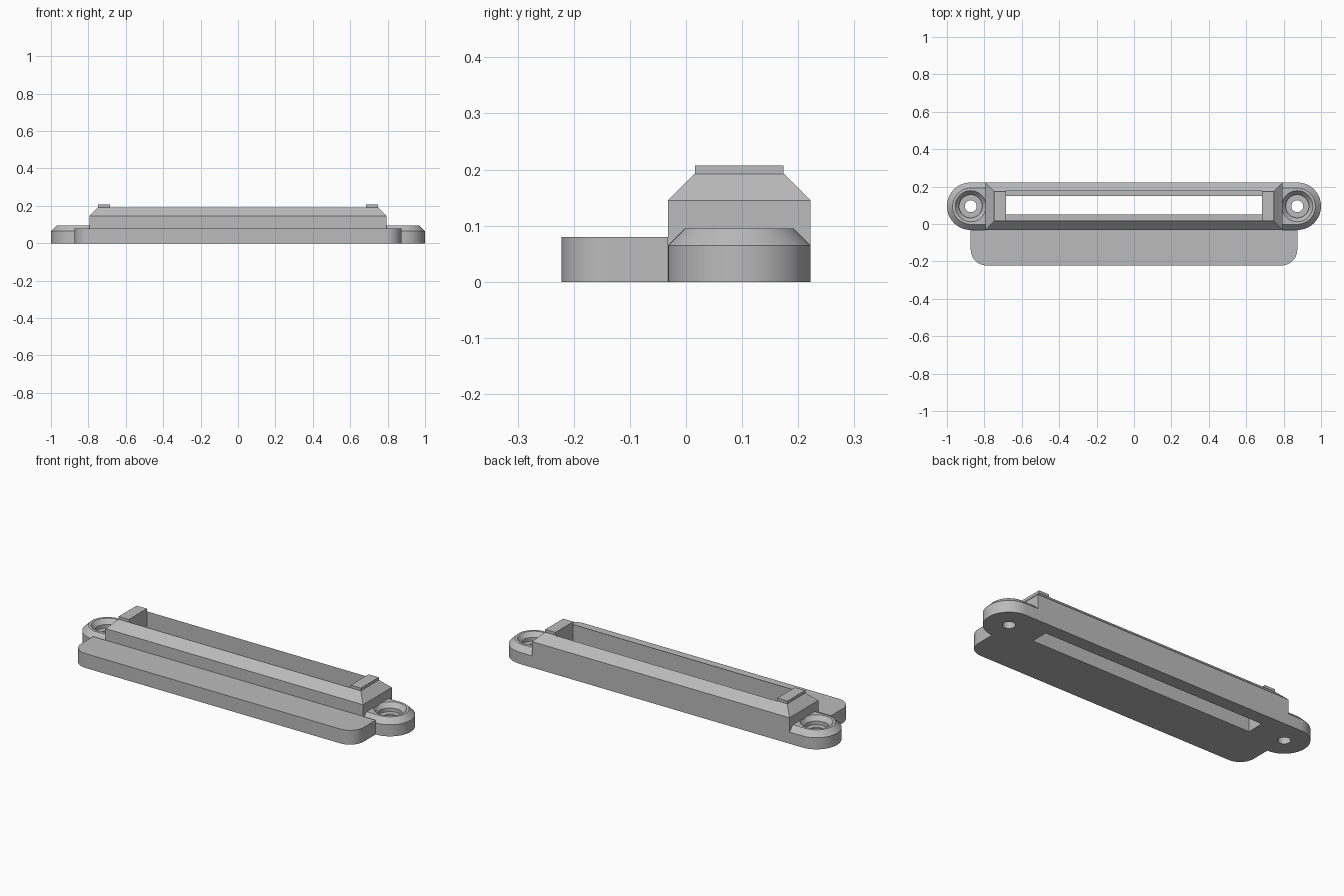
import bpy, bmesh
from math import sin, cos, pi, radians

old = bpy.data.objects.get("Cube")
if old:
    bpy.data.objects.remove(old, do_unlink=True)

grey = bpy.data.materials.new("plain grey")
grey.use_nodes = True
color = (0.5, 0.5, 0.5, 1)
grey.diffuse_color = color
grey.node_tree.nodes["Principled BSDF"].inputs["Base Color"].default_value = color

CY, R = 0.095, 0.127            # centre line and radius of the lugs
LUG_X, BODY_X = 0.873, 0.795
CHAMFER = 0.03


def loft(name, rings):
    """Skin a stack of closed (x, y, z) outlines and cap both ends."""
    bm = bmesh.new()
    loops = [[bm.verts.new(p) for p in ring] for ring in rings]
    for a, b in zip(loops, loops[1:]):
        for i in range(len(a)):
            j = (i + 1) % len(a)
            bm.faces.new((a[i], a[j], b[j], b[i]))
    bm.faces.new(loops[0][::-1])
    bm.faces.new(loops[-1])
    bmesh.ops.recalc_face_normals(bm, faces=bm.faces)
    mesh = bpy.data.meshes.new(name)
    bm.to_mesh(mesh)
    bm.free()
    ob = bpy.data.objects.new(name, mesh)
    bpy.context.collection.objects.link(ob)
    mesh.materials.append(grey)
    return ob


def rect(x0, x1, y0, y1, z):
    return [(x0, y0, z), (x1, y0, z), (x1, y1, z), (x0, y1, z)]


def box(name, x0, x1, y0, y1, z0, z1):
    return loft(name, [rect(x0, x1, y0, y1, z0), rect(x0, x1, y0, y1, z1)])


def arc(cx, cy, r, a0, a1, z, n):
    angles = [radians(a0 + (a1 - a0) * i / n) for i in range(n + 1)]
    return [(cx + r * cos(a), cy + r * sin(a), z) for a in angles]


def activate(ob):
    bpy.ops.object.select_all(action='DESELECT')
    ob.select_set(True)
    bpy.context.view_layer.objects.active = ob


def cut(ob, cutter):
    mod = ob.modifiers.new("cut", 'BOOLEAN')
    mod.operation, mod.solver, mod.object = 'DIFFERENCE', 'EXACT', cutter
    activate(ob)
    bpy.ops.object.modifier_apply(modifier=mod.name)
    bpy.data.objects.remove(cutter, do_unlink=True)


def smooth(ob):
    activate(ob)
    bpy.ops.object.shade_smooth_by_angle(angle=radians(25))


# Raised body with bevelled top, wide trough and narrower through slot
y0, y1 = CY - R, CY + R
body = loft("body", [
    rect(-BODY_X, BODY_X, y0, y1, 0),
    rect(-BODY_X, BODY_X, y0, y1, 0.145),
    rect(-0.748, 0.748, y0 + 0.047, y1 - 0.047, 0.192)])
cut(body, box("trough_cutter", -0.685, 0.685, 0.018, 0.176, 0.08, 0.3))
cut(body, box("slot_cutter", -0.685, 0.685, 0.052, 0.149, -0.1, 0.2))

# Front plate with rounded front corners
def plate_outline(z, r=0.085, w=0.873, front=-0.222):
    return ([(w, y0, z), (-w, y0, z)]
            + arc(-w + r, front + r, r, 180, 270, z, 12)
            + arc(w - r, front + r, r, 270, 360, z, 12))

smooth(loft("front_plate", [plate_outline(0), plate_outline(0.08)]))


# Rounded, chamfered screw lug at each end
def lug_outline(inset, z, side):
    r = R - inset
    pts = [(BODY_X, CY - r, z)] + arc(LUG_X, CY, r, -90, 90, z, 32) + [(BODY_X, CY + r, z)]
    return [(side * x, y, z) for x, y, z in pts]


for side, label in ((1, "left"), (-1, "right")):
    lug = loft(label + "_lug", [lug_outline(0, 0, side),
                                lug_outline(0, 0.065, side),
                                lug_outline(CHAMFER, 0.095, side)])
    # Countersunk screw hole
    profile = [(0.032, -0.1), (0.032, 0.05), (0.062, 0.05),
               (0.062, 0.07), (0.083, 0.095), (0.083, 0.2)]
    cut(lug, loft("hole_cutter", [
        arc(side * LUG_X, CY, r, 0, 360, z, 48)[:-1] for r, z in profile]))
    smooth(lug)
    # Small stop tab on top of the body
    xs = sorted((side * 0.685, side * 0.748))
    box(label + "_tab", *xs, 0.016, 0.174, 0.192, 0.207)
